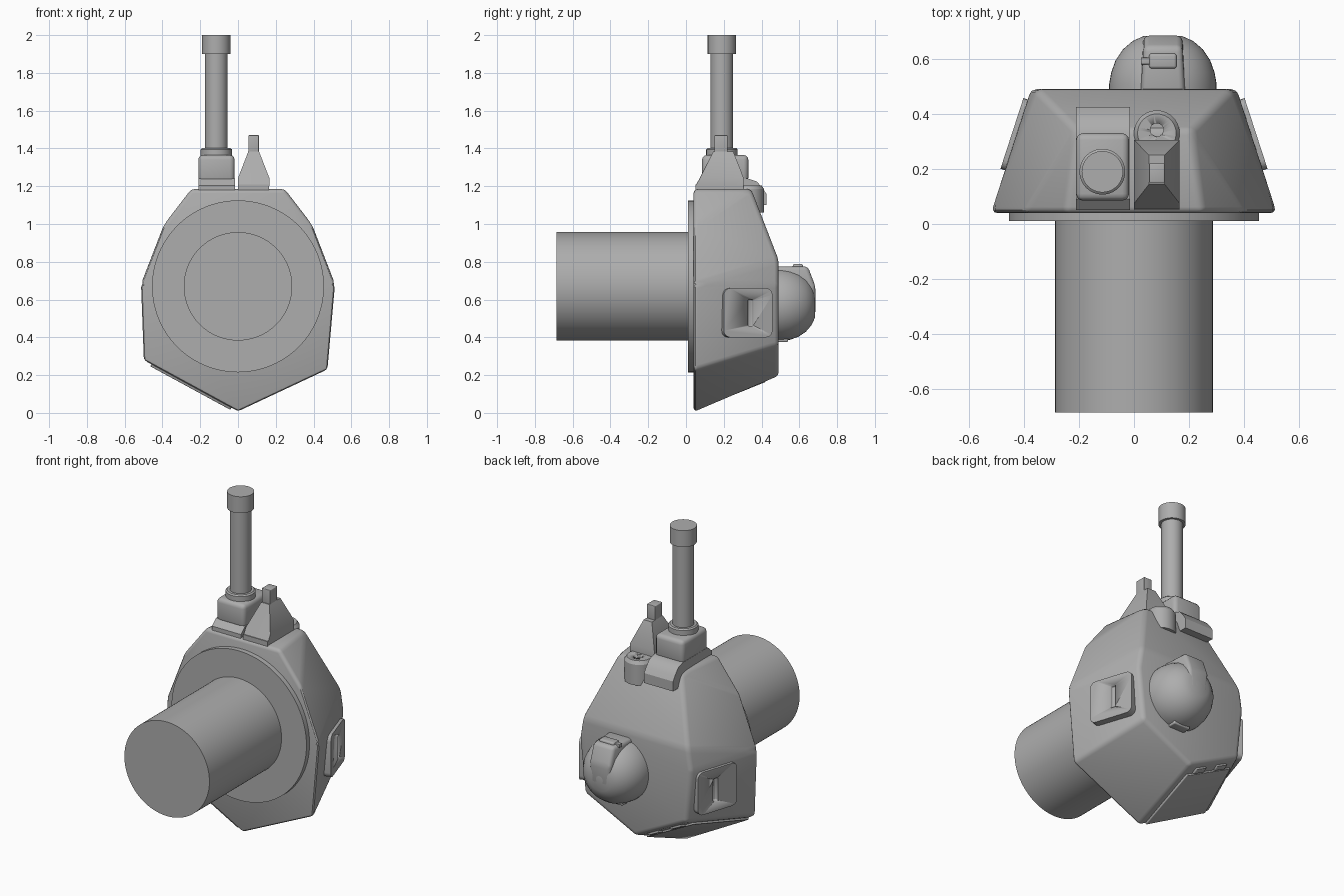
import bpy, bmesh, math
from mathutils import Vector, Matrix

if "Cube" in bpy.data.objects:
    bpy.data.objects.remove(bpy.data.objects["Cube"], do_unlink=True)

GREY = (0.42, 0.42, 0.42, 1)
grey = bpy.data.materials.new("plain_grey")
grey.use_nodes = True
grey.diffuse_color = GREY
grey.node_tree.nodes["Principled BSDF"].inputs["Base Color"].default_value = GREY


def finish(bm, name, bevel=0, segments=3, limit=20, matrix=None):
    """Round the creased edges, place the mesh and shade it."""
    bmesh.ops.recalc_face_normals(bm, faces=bm.faces)
    if bevel:
        edges = [e for e in bm.edges if e.calc_face_angle(0) > math.radians(limit)]
        bmesh.ops.bevel(bm, geom=edges, offset=bevel, segments=segments,
                        profile=0.5, affect='EDGES', clamp_overlap=True)
    if matrix:
        bm.transform(matrix)
    mesh = bpy.data.meshes.new(name)
    bm.to_mesh(mesh)
    bm.free()
    mesh.shade_smooth()
    mesh.set_sharp_from_angle(angle=math.radians(32))
    mesh.materials.append(grey)
    obj = bpy.data.objects.new(name, mesh)
    bpy.context.collection.objects.link(obj)
    return obj


def hull(name, points, bevel=0, **kw):
    bm = bmesh.new()
    for p in points:
        bm.verts.new(p)
    bmesh.ops.convex_hull(bm, input=bm.verts)
    bmesh.ops.dissolve_limit(bm, angle_limit=math.radians(5), verts=bm.verts, edges=bm.edges)
    return finish(bm, name, bevel, **kw)


def box(name, low, high, bevel=0, **kw):
    return hull(name, [(x, y, z) for x in (low[0], high[0]) for y in (low[1], high[1])
                       for z in (low[2], high[2])], bevel, **kw)


def lathe(name, profile, centre, axis='Z', steps=64):
    """Spin (radius, height) pairs round an upright or front-to-back axis."""
    bm = bmesh.new()
    verts = [bm.verts.new((r, 0, h)) for r, h in profile]
    edges = [bm.edges.new(pair) for pair in zip(verts, verts[1:])]
    bmesh.ops.spin(bm, geom=verts + edges, cent=(0, 0, 0), axis=(0, 0, 1),
                   angle=math.tau, steps=steps, use_duplicate=False)
    bmesh.ops.remove_doubles(bm, verts=bm.verts, dist=0.0001)
    turn = Matrix.Rotation(math.radians(-90), 4, 'X') if axis == 'Y' else Matrix()
    return finish(bm, name, matrix=Matrix.Translation(centre) @ turn)


def carve(obj, cutter):
    """Cut one part out of another and drop the cutter."""
    cutter.hide_render = True
    mod = obj.modifiers.new("cut", 'BOOLEAN')
    mod.operation, mod.object, mod.solver = 'DIFFERENCE', cutter, 'EXACT'
    graph = bpy.context.evaluated_depsgraph_get()
    mesh = bpy.data.meshes.new_from_object(obj.evaluated_get(graph))
    obj.modifiers.clear()
    obj.data = mesh
    bpy.data.objects.remove(cutter, do_unlink=True)


# Faceted housing: wide front outline narrowing to the back plate
FRONT, BACK = 0.04, 0.49
corners = [(0, FRONT, 0.0), (0, BACK, 0.19), (-0.505, FRONT, 0.275), (0.48, FRONT, 0.225)]
for side in (-1, 1):
    corners += [(side * x, y, z) for x, y, z in (
        (0.25, FRONT, 1.185), (0.40, FRONT, 0.99), (0.52, FRONT, 0.68),
        (0.21, 0.345, 1.185), (0.355, BACK, 0.81), (0.375, BACK, 0.68), (0.34, BACK, 0.36))]
hull("housing", corners, 0.022, limit=9)

# Round collar and barrel on the front
lathe("front_collar", [(0, 0.01), (0.455, 0.01), (0.455, 0.04), (0.47, 0.06), (0, 0.06)],
      (0, 0, 0.67), 'Y', 96)
lathe("barrel", [(0, -0.685), (0.287, -0.685), (0.287, 0.03), (0, 0.03)], (0, 0, 0.67), 'Y', 96)

# Slotted access plates on both flanks
for side, label in ((-1, "right"), (1, "left")):
    place = (Matrix.Translation((side * 0.415, 0.32, 0.53))
             @ Matrix.Rotation(side * math.radians(18), 4, 'Z'))
    bm = bmesh.new()
    bmesh.ops.create_cube(bm, size=1, matrix=Matrix.Diagonal((0.06, 0.27, 0.26, 1)))
    upright = [e for e in bm.edges if abs(e.verts[0].co.x - e.verts[1].co.x) > 0.01]
    bmesh.ops.bevel(bm, geom=upright, offset=0.035, segments=5, profile=0.5, affect='EDGES')
    plate = finish(bm, label + "_access_plate", matrix=place)
    slot = box("slot_cutter", (side * 0.03 - 0.02, -0.002, -0.07),
               (side * 0.03 + 0.02, 0.03, 0.07), 0.006, matrix=place)
    carve(plate, slot)

# Bottom hatch on the sloping underside, with two hinge tabs at its back edge
f_out, f_in = Vector((-0.505, FRONT, 0.275)), Vector((0, FRONT, 0))
b_out, b_in = Vector((-0.34, BACK, 0.36)), Vector((0, BACK, 0.19))
down = (f_in - f_out).cross(b_out - f_out).normalized()
if down.z > 0:
    down.negate()


def under_plate(name, u0, u1, v0, v1, depth):
    pts = []
    for u, v in ((u0, v0), (u1, v0), (u1, v1), (u0, v1)):
        p = f_out.lerp(f_in, u).lerp(b_out.lerp(b_in, u), v)
        pts += [p - down * 0.02, p + down * depth]
    return hull(name, pts, 0.004)


under_plate("bottom_hatch", 0.08, 0.93, 0.03, 0.84, 0.012)
for u in (0.2, 0.62):
    under_plate("hatch_hinge", u, u + 0.2, 0.85, 0.93, 0.012)

# Domed sensor on the back with its hood
lathe("rear_dome", [(0.195, -0.02), (0.195, 0.02), (0.188, 0.06), (0.172, 0.105), (0.145, 0.145),
                    (0.11, 0.175), (0.07, 0.193), (0, 0.196)], (0.105, BACK, 0.575), 'Y', 48)
hull("dome_hood", [(0.105 + s * x, y, z) for s in (-1, 1) for x, y, z in (
    (0.08, 0.47, 0.775), (0.07, 0.645, 0.775), (0.09, 0.47, 0.58),
    (0.07, 0.685, 0.67), (0.06, 0.685, 0.54))], 0.02)
box("hood_catch", (0.055, 0.565, 0.76), (0.155, 0.62, 0.788), 0.01)
box("hood_catch_pin", (0.025, 0.58, 0.76), (0.06, 0.605, 0.782), 0.003)
box("dome_lower_tab", (0.05, 0.48, 0.375), (0.16, 0.54, 0.41), 0.006)

# Tall mast: folded foot, rounded block, ring, tube and cap
foot = [(0.05, 1.14), (0.05, 1.205), (0.09, 1.24), (0.33, 1.24), (0.375, 1.225),
        (0.405, 1.19), (0.425, 1.16), (0.425, 1.10), (0.37, 1.10)]
hull("mast_foot", [(x, y, z) for x in (-0.21, -0.015) for y, z in foot])
box("mast_block", (-0.21, 0.085, 1.22), (-0.018, 0.33, 1.365), 0.025)
lathe("mast", [(0, 1.35), (0.083, 1.35), (0.083, 1.395), (0.075, 1.402), (0.06, 1.402),
               (0.06, 1.90), (0.075, 1.90), (0.075, 2.0), (0, 2.0)], (-0.115, 0.19, 0), 'Z', 48)

# Short mast: base, tapered tower, post and round drilled lug
box("tower_base", (0.0, 0.05, 1.15), (0.165, 0.305, 1.21))
hull("tower", [(0.083 + s * x, y, z) for s in (-1, 1) for x, y, z in (
    (0.0825, 0.05, 1.20), (0.0825, 0.305, 1.20), (0.0825, 0.075, 1.245), (0.0825, 0.305, 1.245),
    (0.028, 0.145, 1.385), (0.028, 0.25, 1.385))])
box("tower_post", (0.055, 0.15, 1.37), (0.111, 0.22, 1.47), 0.004)
lug = lathe("tower_lug", [(0, 1.06), (0.083, 1.06), (0.083, 1.185), (0.07, 1.205), (0, 1.205)],
            (0.083, 0.33, 0), 'Z', 40)
carve(lug, lathe("hole_cutter", [(0, 1.17), (0.024, 1.17), (0.024, 1.3), (0, 1.3)],
                 (0.083, 0.342, 0), 'Z', 24))
